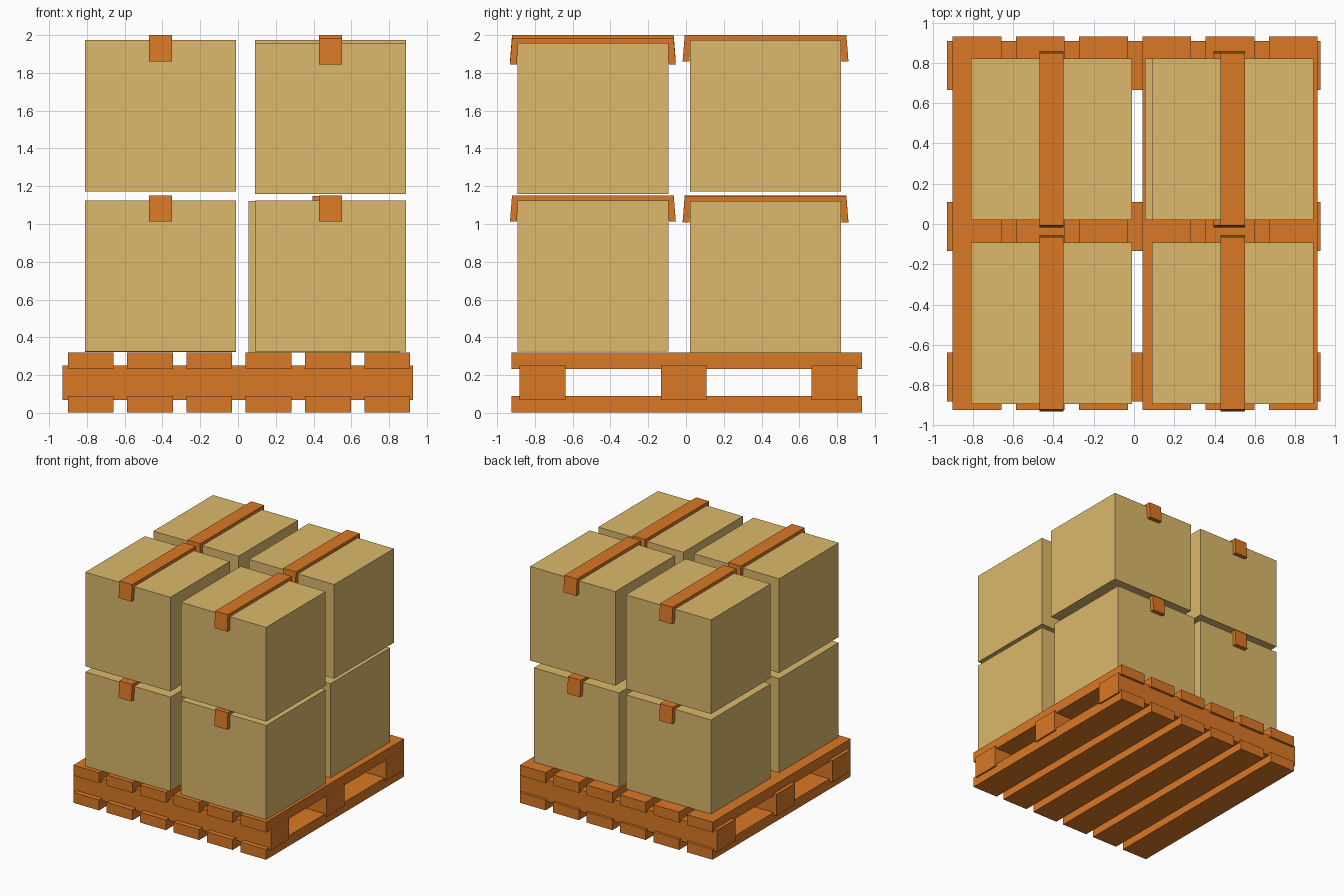
import bpy, bmesh

if "Cube" in bpy.data.objects:
    bpy.data.objects.remove(bpy.data.objects["Cube"])


def material(name, rgb):
    m = bpy.data.materials.new(name)
    m.diffuse_color = (*rgb, 1)
    m.use_nodes = True
    m.node_tree.nodes["Principled BSDF"].inputs["Base Color"].default_value = m.diffuse_color
    return m


WOOD = material("orange", (0.70, 0.19, 0.019))
CARD = material("cardboard", (0.716, 0.485, 0.15))


def add_object(name, bm, mat):
    bmesh.ops.recalc_face_normals(bm, faces=bm.faces)
    me = bpy.data.meshes.new(name)
    bm.to_mesh(me)
    bm.free()
    me.materials.append(mat)
    ob = bpy.data.objects.new(name, me)
    bpy.context.collection.objects.link(ob)
    return ob


def block(name, centre, size, mat):
    bm = bmesh.new()
    bmesh.ops.create_cube(bm, size=1)
    bmesh.ops.scale(bm, vec=size, verts=bm.verts)
    ob = add_object(name, bm, mat)
    ob.location = centre
    return ob


def strap(name, x, y, top):
    # flared U profile in the y-z plane, extruded along x
    half = [(0.428, 0.03), (0.439, -0.11), (0.402, -0.11), (0.398, -0.002)]
    profile = half + [(-a, b) for a, b in reversed(half)]
    bm = bmesh.new()
    face = bm.faces.new([bm.verts.new((-0.06, a, b)) for a, b in profile])
    ext = bmesh.ops.extrude_face_region(bm, geom=[face])
    moved = [v for v in ext["geom"] if isinstance(v, bmesh.types.BMVert)]
    bmesh.ops.translate(bm, vec=(0.12, 0, 0), verts=moved)
    ob = add_object(name, bm, WOOD)
    ob.location = (x, y, top)


# pallet: deck boards above and below, three cross beams
for i in range(6):
    x = -0.78 + i * 0.314
    block("bottom_board", (x, 0.003, 0.045), (0.242, 1.855, 0.088), WOOD)
    block("top_board", (x, 0.003, 0.277), (0.242, 1.855, 0.088), WOOD)
for y in (-0.76, -0.012, 0.787):
    block("pallet_beam", (-0.002, y, 0.16), (1.855, 0.243, 0.184), WOOD)

# strapped cartons: centre x, centre y, base z
FRONT, BACK, S = -0.493, 0.421, 0.8
cartons = [
    (-0.41, FRONT, 0.325), (0.49, FRONT, 0.325),
    (-0.41, BACK, 0.323), (0.455, BACK, 0.321),
    (-0.41, FRONT, 1.173), (0.49, FRONT, 1.158),
    (-0.41, BACK, 1.173), (0.49, BACK, 1.173),
]
for x, y, z in cartons:
    block("carton", (x, y, z + S / 2), (S, S, S), CARD)
    strap("carton_strap", x, y, z + S - 0.003)
